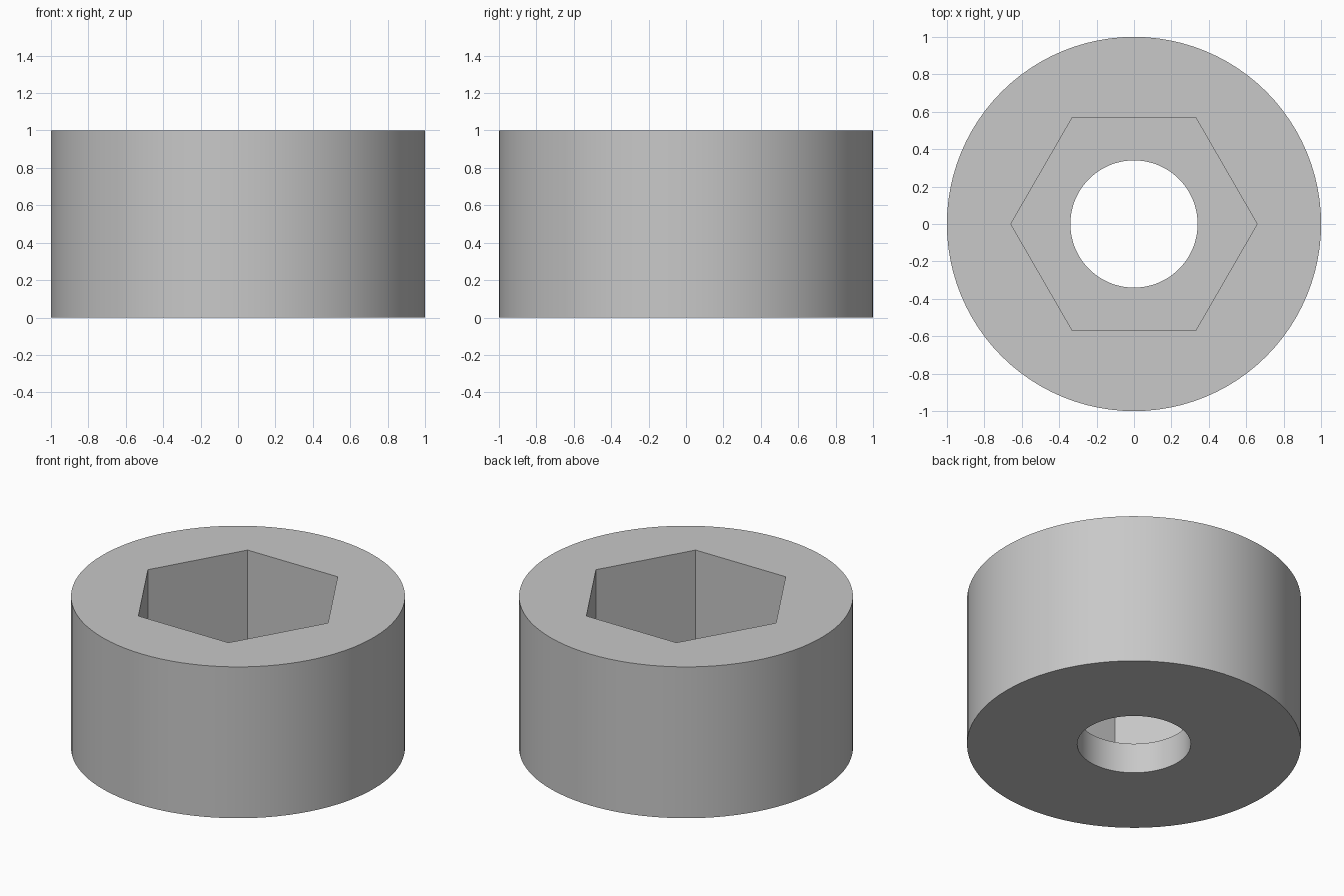
import bpy
import bmesh
from math import cos, sin, pi, radians

cube = bpy.data.objects.get("Cube")
if cube:
    bpy.data.objects.remove(cube, do_unlink=True)

SEGMENTS = 96            # multiple of six, so the socket corners are exact
OUTER, HOLE, APOTHEM = 1.0, 0.34, 0.57
HEIGHT, FLOOR = 1.0, 0.2


def circle(radius):
    return lambda angle: radius


def hexagon(apothem):
    return lambda angle: apothem / cos(angle % (pi / 3) - pi / 6)


def add_ring(bm, radius_at, z):
    angles = [2 * pi * i / SEGMENTS for i in range(SEGMENTS)]
    return [bm.verts.new((radius_at(a) * cos(a), radius_at(a) * sin(a), z))
            for a in angles]


# Plain grey metal
metal = bpy.data.materials.new("grey_metal")
metal.use_nodes = True
grey = (0.58, 0.58, 0.58, 1)
metal.diffuse_color = grey
metal.node_tree.nodes["Principled BSDF"].inputs["Base Color"].default_value = grey

# Closed section: underside, outer wall, top, hex socket, socket floor, bore
bm = bmesh.new()
rings = [add_ring(bm, shape, z) for shape, z in (
    (circle(HOLE), 0),
    (circle(OUTER), 0),
    (circle(OUTER), HEIGHT),
    (hexagon(APOTHEM), HEIGHT),
    (hexagon(APOTHEM), FLOOR),
    (circle(HOLE), FLOOR),
)]
for a, b in zip(rings, rings[1:] + rings[:1]):
    for i in range(SEGMENTS):
        j = (i + 1) % SEGMENTS
        bm.faces.new((a[i], a[j], b[j], b[i]))
bmesh.ops.recalc_face_normals(bm, faces=bm.faces)

mesh = bpy.data.meshes.new("hex_socket_collar")
bm.to_mesh(mesh)
bm.free()
mesh.materials.append(metal)
collar = bpy.data.objects.new("hex_socket_collar", mesh)
bpy.context.collection.objects.link(collar)

# Smooth round walls, crisp rims and socket corners
bpy.ops.object.select_all(action="DESELECT")
collar.select_set(True)
bpy.context.view_layer.objects.active = collar
bpy.ops.object.shade_smooth_by_angle(angle=radians(30))
